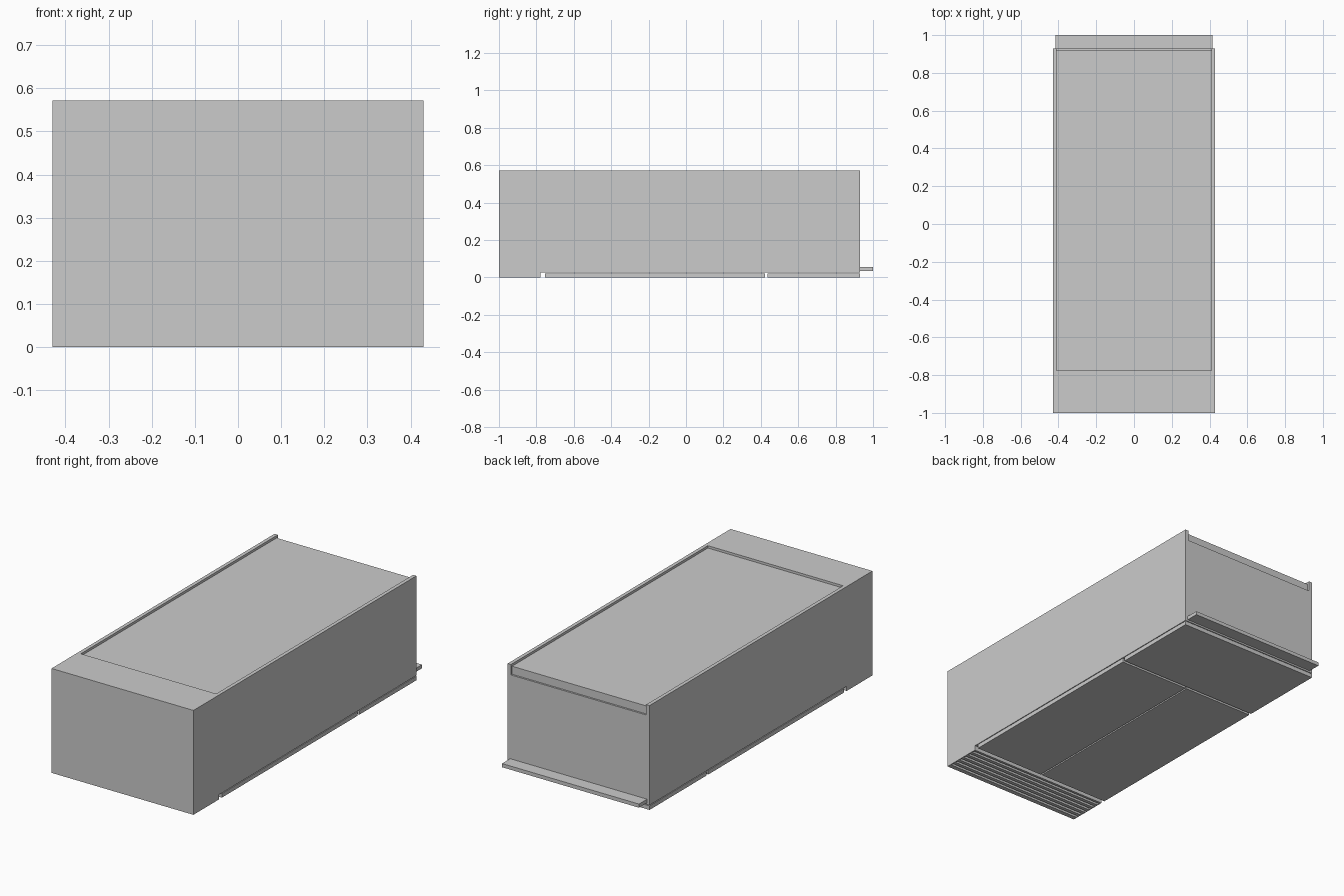
import bpy, bmesh

if "Cube" in bpy.data.objects:
    bpy.data.objects.remove(bpy.data.objects["Cube"])


def add_object(name, bm):
    bmesh.ops.recalc_face_normals(bm, faces=bm.faces)
    mesh = bpy.data.meshes.new(name)
    bm.to_mesh(mesh)
    bm.free()
    obj = bpy.data.objects.new(name, mesh)
    bpy.context.collection.objects.link(obj)
    return obj


def box(name, x, y, z):
    bm = bmesh.new()
    bmesh.ops.create_cube(bm, size=1)
    for v in bm.verts:
        for i, (a, b) in enumerate((x, y, z)):
            v.co[i] = (a + b) / 2 + v.co[i] * (b - a)
    return add_object(name, bm)


def extrude_x(name, profile, half):
    bm = bmesh.new()
    face = bm.faces.new([bm.verts.new((-half, y, z)) for y, z in profile])
    res = bmesh.ops.extrude_face_region(bm, geom=[face])
    for v in res["geom"]:
        if isinstance(v, bmesh.types.BMVert):
            v.co.x = half
    return add_object(name, bm)


def cut(obj, x, y, z):
    cutter = box("cutter", x, y, z)
    cutter.hide_render = True
    mod = obj.modifiers.new("cut", "BOOLEAN")
    mod.operation = "DIFFERENCE"
    mod.solver = "EXACT"
    mod.object = cutter
    bpy.context.view_layer.objects.active = obj
    bpy.ops.object.modifier_apply(modifier=mod.name)
    bpy.data.objects.remove(cutter)


W = 0.43

# Cabinet with its deeper plinth end
cabinet = extrude_x("cabinet", [(-1, 0), (-1, 0.572), (0.93, 0.572), (0.93, 0.026),
                                (-0.777, 0.026), (-0.777, 0)], W)

# Shallow recessed panel and the set-back edge at its open end
cut(cabinet, (-0.41, 0.41), (-0.775, 1.1), (0.559, 0.7))
cut(cabinet, (-0.41, 0.41), (0.92, 1.1), (0.515, 0.7))

# Grille slots across the plinth
for i in range(6):
    y = -0.975 + i * 0.034
    cut(cabinet, (-W + 0.006, W - 0.006), (y, y + 0.015), (-0.1, 0.018))

# Pair of lower doors and one upper door
for side, name in ((-1, "left_door"), (1, "right_door")):
    box(name, sorted((side * 0.004, side * W)), (-0.753, 0.422), (0, 0.022))
box("upper_door", (-W, W), (0.436, 0.93), (0, 0.022))

# Thin strip projecting from the end
box("end_strip", (-0.415, 0.415), (0.93, 1), (0.035, 0.055))
